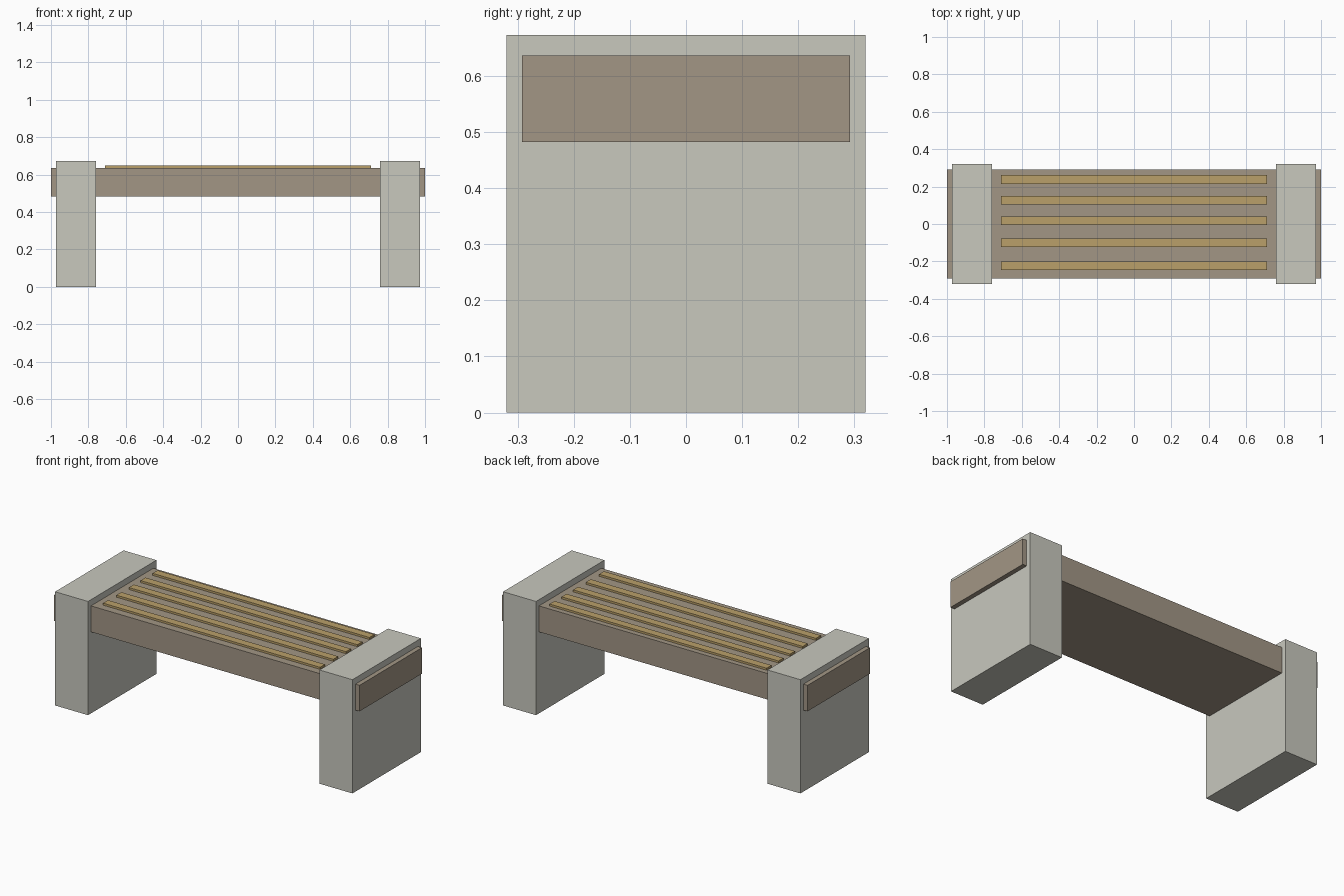
import bpy

if "Cube" in bpy.data.objects:
    bpy.data.objects.remove(bpy.data.objects["Cube"], do_unlink=True)


def material(name, rgb):
    mat = bpy.data.materials.new(name)
    mat.use_nodes = True
    mat.diffuse_color = (*rgb, 1)
    mat.node_tree.nodes["Principled BSDF"].inputs["Base Color"].default_value = (*rgb, 1)
    return mat


def box(name, low, high, mat):
    centre = [(a + b) / 2 for a, b in zip(low, high)]
    bpy.ops.mesh.primitive_cube_add(size=1, location=centre)
    obj = bpy.context.object
    obj.name = name
    obj.scale = [b - a for a, b in zip(low, high)]
    bpy.ops.object.transform_apply(location=False, rotation=False, scale=True)
    obj.data.materials.append(mat)
    return obj


concrete = material("pale concrete", (0.578, 0.578, 0.515))
brown = material("weathered brown", (0.362, 0.305, 0.235))
wood = material("golden wood", (0.491, 0.352, 0.144))

# Seat beam running through both end supports
SEAT_TOP = 0.636
box("seat_beam", (-1, -0.292, 0.482), (1, 0.292, SEAT_TOP), brown)

# Block supports at each end
for side, inner, outer in (("left", 0.758, 0.973), ("right", -0.973, -0.758)):
    box(side + "_support", (inner, -0.32, 0), (outer, 0.32, 0.673), concrete)

# Thin slats along the seat, slightly unevenly spaced
for i, y in enumerate((-0.224, -0.1, 0.018, 0.126, 0.238)):
    box(f"slat_{i + 1}", (-0.71, y - 0.023, SEAT_TOP - 0.01),
        (0.71, y + 0.023, 0.648), wood)
